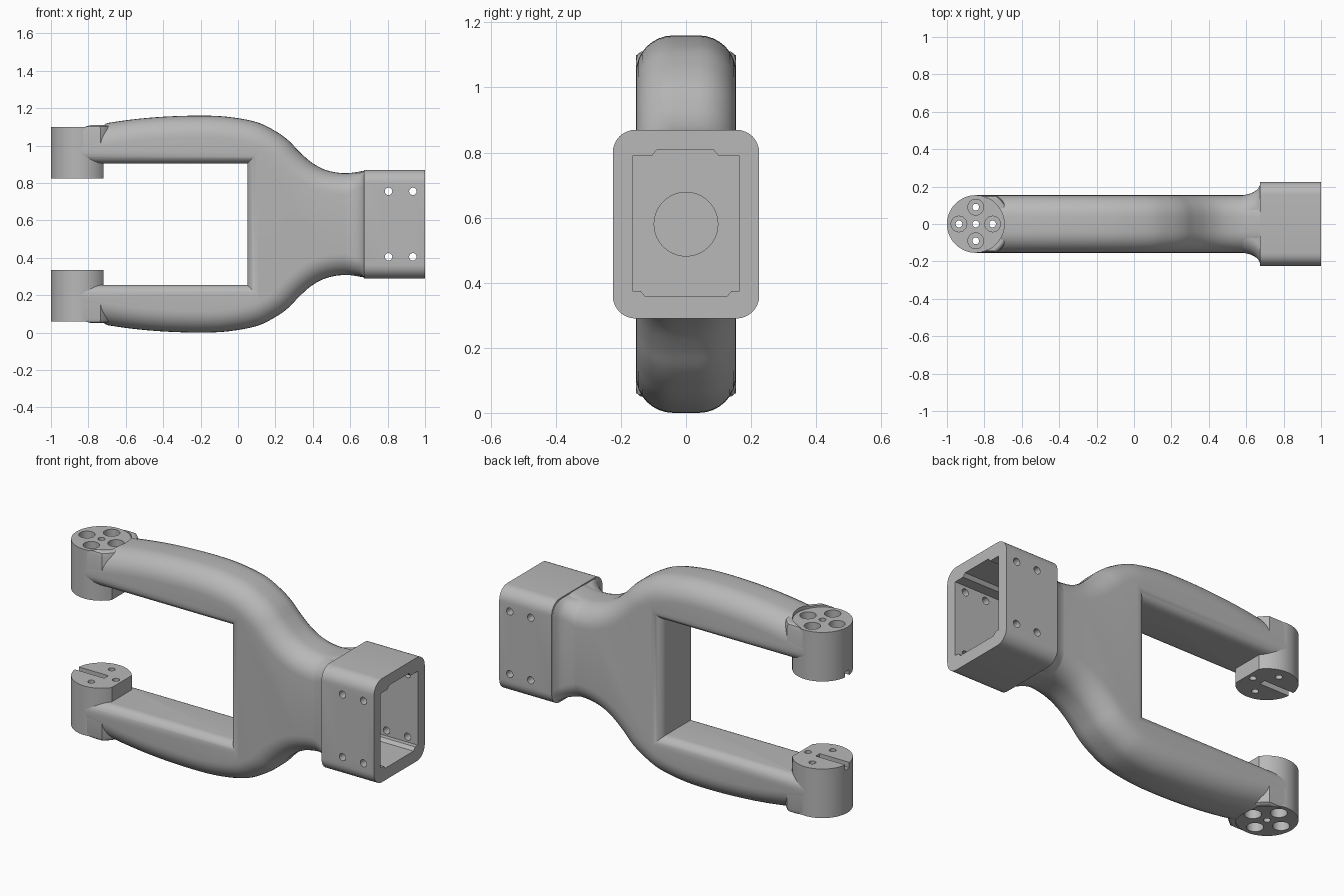
import bpy, bmesh
from math import sin, cos, pi, radians, sqrt
from mathutils import Vector

cube = bpy.data.objects.get("Cube")
if cube:
    bpy.data.objects.remove(cube, do_unlink=True)

grey = bpy.data.materials.new("satin grey")
grey.use_nodes = True
grey.diffuse_color = (0.48, 0.48, 0.48, 1)
grey.node_tree.nodes["Principled BSDF"].inputs["Base Color"].default_value = grey.diffuse_color

MID = 0.58        # height of the symmetry plane
DEPTH = 0.154     # half thickness of the fork
PAD_X = -0.846    # axis of the end pads
STEPS = 8


def loft(name, rings):
    """Skin a list of equal-length closed rings and cap both ends."""
    bm = bmesh.new()
    loops = [[bm.verts.new(p) for p in ring] for ring in rings]
    n = len(loops[0])
    for a, b in zip(loops, loops[1:]):
        for i in range(n):
            j = (i + 1) % n
            bm.faces.new((a[i], a[j], b[j], b[i]))
    bm.faces.new(loops[0])
    bm.faces.new(loops[-1])
    bmesh.ops.recalc_face_normals(bm, faces=bm.faces)
    mesh = bpy.data.meshes.new(name)
    bm.to_mesh(mesh)
    bm.free()
    mesh.materials.append(grey)
    obj = bpy.data.objects.new(name, mesh)
    bpy.context.collection.objects.link(obj)
    return obj


def select(obj):
    bpy.ops.object.select_all(action='DESELECT')
    obj.select_set(True)
    bpy.context.view_layer.objects.active = obj


def cut(cutter, *targets):
    """Subtract the cutter from every target, then discard it."""
    for t in targets:
        select(t)
        mod = t.modifiers.new("cut", 'BOOLEAN')
        mod.operation, mod.solver, mod.object = 'DIFFERENCE', 'EXACT', cutter
        bpy.ops.object.modifier_apply(modifier=mod.name)
    bpy.data.objects.remove(cutter, do_unlink=True)


def turned(name, axis, centre, stations, n=32):
    """Round solid along an axis from (position, radius) stations."""
    def point(t, r, a):
        u, v = centre[0] + r * cos(a), centre[1] + r * sin(a)
        return {'X': (t, u, v), 'Y': (u, t, v), 'Z': (u, v, t)}[axis]
    return loft(name, [[point(t, r, 2 * pi * i / n) for i in range(n)] for t, r in stations])


def rounded_section(x, hy, hz, r):
    pts = []
    for k, (sy, sz) in enumerate(((1, 1), (-1, 1), (-1, -1), (1, -1))):
        for i in range(STEPS + 1):
            a = pi / 2 * (k + i / STEPS)
            pts.append((x, sy * (hy - r) + r * cos(a), MID + sz * (hz - r) + r * sin(a)))
    return pts


def box(name, x0, x1, y0, y1, z0, z1):
    return loft(name, [[(x0, y0, z), (x1, y0, z), (x1, y1, z), (x0, y1, z)] for z in (z0, z1)])


def smooth_path(pts, n=5):
    p = [Vector(q) for q in pts]
    p = [2 * p[0] - p[1]] + p + [2 * p[-1] - p[-2]]
    out = []
    for a, b, c, d in zip(p, p[1:], p[2:], p[3:]):
        for i in range(n):
            t = i / n
            out.append(0.5 * (2 * b + (c - a) * t + (2 * a - 5 * b + 4 * c - d) * t * t
                              + (3 * b - a - 3 * c + d) * t ** 3))
    return out + [p[-2]]


def shrink(outline, dist):
    """Move each edge of a clockwise outline inward by its own distance."""
    n = len(outline)
    out = []
    for i, p in enumerate(outline):
        e0 = (p - outline[i - 1]).normalized()
        e1 = (outline[(i + 1) % n] - p).normalized()
        n0, n1 = Vector((e0.y, -e0.x)), Vector((e1.y, -e1.x))
        d0, d1 = dist[i - 1], dist[i]
        det = n0.x * n1.y - n0.y * n1.x
        if abs(det) < 1e-4:
            out.append(p + n0 * d0)
        else:
            out.append(p + Vector(((d0 * n1.y - d1 * n0.y) / det, (d1 * n0.x - d0 * n1.x) / det)))
    return out


# Fork body: symmetric C outline, with large outer and small inner fillets
upper = smooth_path([(-0.84, 0.517), (-0.6, 0.555), (-0.4, 0.574), (-0.2, 0.58), (-0.05, 0.573),
                     (0.1, 0.545), (0.2, 0.497), (0.27, 0.447), (0.33, 0.385), (0.4, 0.325),
                     (0.48, 0.286), (0.58, 0.272), (0.69, 0.288)])
lower = [Vector((p.x, -p.y)) for p in reversed(upper)]
window = [Vector(p) for p in ((-0.84, -0.325), (0.05, -0.325), (0.05, 0.325), (-0.84, 0.325))]
outline = upper + lower + window
m = len(upper) - 1
edge_r = [0.115] * m + [0] + [0.115] * m + [0] + [0.055] * 3 + [0]
vert_r = [max(edge_r[i - 1], edge_r[i]) for i in range(len(outline))]


def body_ring(angle, side):
    ring = shrink(outline, [r * (1 - cos(angle)) for r in edge_r])
    return [(p.x, side * (DEPTH - r + r * sin(angle)), MID + p.y) for p, r in zip(ring, vert_r)]


angles = [pi / 2 * i / STEPS for i in range(STEPS + 1)]
body = loft("fork_body", [body_ring(a, -1) for a in reversed(angles)] + [body_ring(a, 1) for a in angles])

# Flared neck between body and socket
flare_rings = []
for i in range(STEPS + 1):
    t = i / STEPS
    grow = 1 - sqrt(1 - t * t)
    flare_rings.append(rounded_section(0.56 + 0.12 * t, 0.153 + 0.071 * grow,
                                       0.268 + 0.018 * grow, 0.115 - 0.04 * t))
flare = loft("neck_flare", flare_rings)

# Rectangular socket with a stepped pocket, screw holes and a round bore
socket = loft("socket", [rounded_section(x, 0.225, 0.29, 0.07) for x in (0.675, 1.0)])
pocket = [(-0.165, 0.375), (-0.14, 0.375), (-0.125, 0.357), (0.125, 0.357), (0.14, 0.375), (0.165, 0.375),
          (0.165, 0.79), (0.1, 0.79), (0.085, 0.808), (-0.09, 0.808), (-0.105, 0.79), (-0.165, 0.79)]
cut(loft("pocket_cutter", [[(x, y, z) for y, z in pocket] for x in (0.71, 1.1)]), socket)
for x in (0.805, 0.935):
    for z in (MID - 0.175, MID + 0.175):
        cut(turned("screw_cutter", 'Y', (x, z), [(-0.3, 0.02), (0.3, 0.02)], 20), socket)
cut(turned("bore_cutter", 'X', (0, MID), [(0.45, 0.098), (0.76, 0.098)], 40), body, flare, socket)

# End pads, with a collar where each meets its arm
parts = [body, flare, socket]
for label, s in (("upper", 1), ("lower", -1)):
    def level(h):
        return MID + s * h

    pad = turned(label + "_pad", 'Z', (PAD_X, 0), [(level(0.245), DEPTH), (level(0.52), DEPTH)], 64)
    cut(box("flat_cutter", -0.72, -0.6, -0.3, 0.3, level(0.2), level(0.325)), pad)

    collar_rings = []
    for h, r in ((0.38, 0.19), (0.505, 0.19), (0.523, 0.184), (0.53, 0.172)):
        arc = [radians(-54 + 108 * i / 24) for i in range(25)]
        ring = [(PAD_X + r * cos(a), 0.995 * r * sin(a), level(h)) for a in arc]
        end = ring[-1][1]
        collar_rings.append(ring + [(-0.84, end, level(h)), (-0.84, -end, level(h))])
    collar = loft(label + "_collar", collar_rings)
    cut(turned("clearance_cutter", 'Z', (PAD_X, 0), [(level(0.2), 0.152), (level(0.7), 0.152)], 64),
        body, collar)

    # Four counterbored holes, a square centre hole and the slot on the inner face
    for dx, dy in ((0.09, 0), (-0.09, 0), (0, 0.09), (0, -0.09)):
        cut(turned("hole_cutter", 'Z', (PAD_X + dx, dy),
                   [(level(0.2), 0.018), (level(0.4), 0.018), (level(0.4), 0.042), (level(0.6), 0.042)], 24), pad)
    cut(turned("centre_cutter", 'Z', (PAD_X, 0), [(level(0.2), 0.018), (level(0.6), 0.018)], 20), pad)
    cut(box("slot_cutter", -1.1, PAD_X + 0.03, -0.018, 0.018, level(0.2), level(0.275)), pad)
    parts += [pad, collar]

for obj in parts:
    select(obj)
    bpy.ops.object.shade_smooth_by_angle(angle=radians(30))
